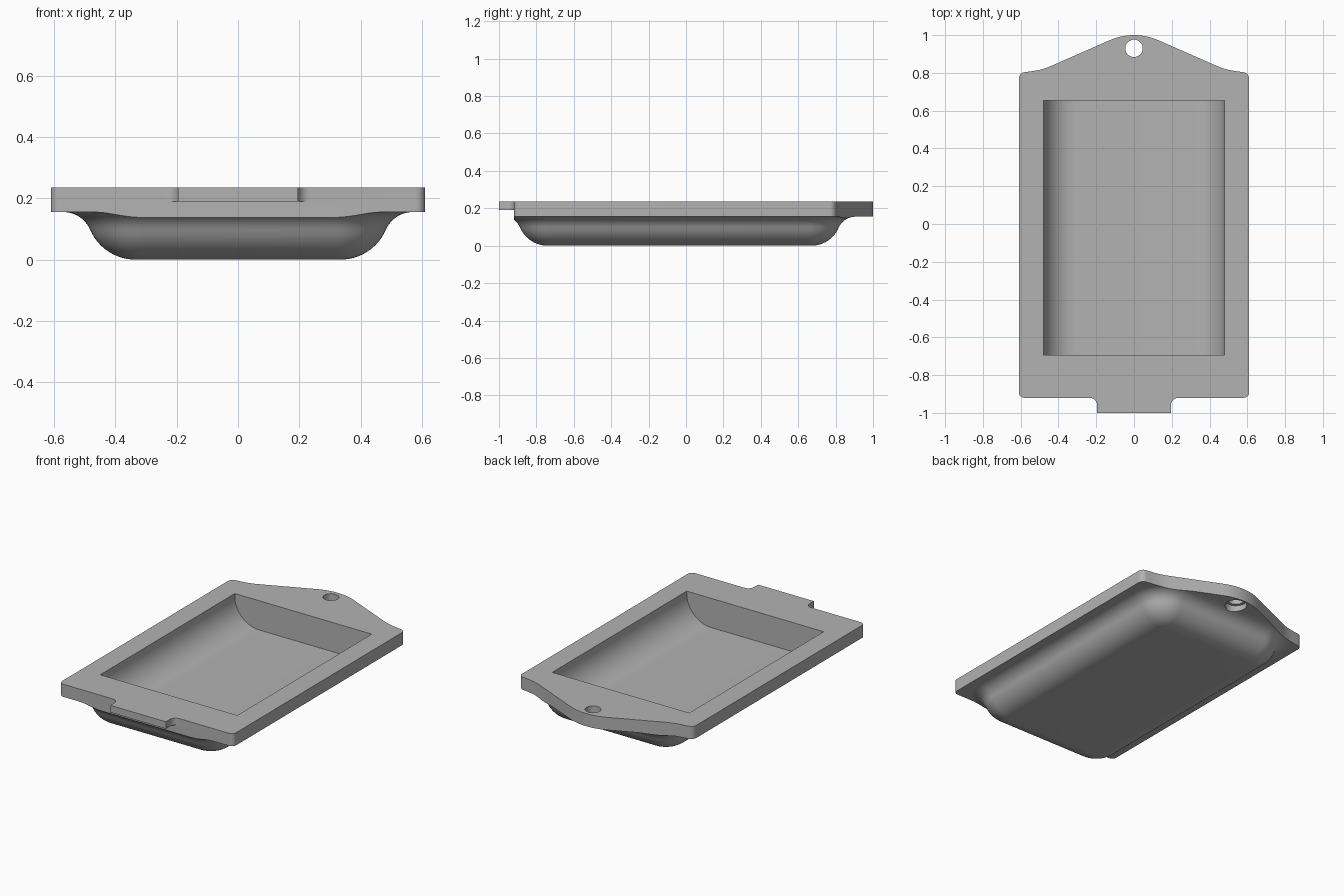
import bpy, bmesh, math
from mathutils import Vector

cube = bpy.data.objects.get("Cube")
if cube:
    bpy.data.objects.remove(cube, do_unlink=True)

grey = bpy.data.materials.new("plain grey")
grey.use_nodes = True
COLOUR = (0.45, 0.45, 0.45, 1)
grey.diffuse_color = COLOUR
grey.node_tree.nodes["Principled BSDF"].inputs["Base Color"].default_value = COLOUR


def arc(cx, cy, r, start, end, n=10):
    angles = [math.radians(start + (end - start) * i / n) for i in range(n + 1)]
    return [(cx + r * math.cos(a), cy + r * math.sin(a)) for a in angles]


def mirrored(half):
    """Close a right-hand half outline by reflecting it across x = 0."""
    return half + [(-x, y) for x, y in reversed(half) if abs(x) > 1e-5]


def loft(name, rings):
    """Solid through rings of equal point count, capped at both ends."""
    bm = bmesh.new()
    loops = [[bm.verts.new(p) for p in ring] for ring in rings]
    n = len(loops[0])
    for a, b in zip(loops, loops[1:]):
        for i in range(n):
            j = (i + 1) % n
            bm.faces.new((a[i], a[j], b[j], b[i]))
    bm.faces.new(loops[0][::-1])
    bm.faces.new(loops[-1])
    bmesh.ops.recalc_face_normals(bm, faces=bm.faces)
    mesh = bpy.data.meshes.new(name)
    bm.to_mesh(mesh)
    bm.free()
    mesh.materials.append(grey)
    obj = bpy.data.objects.new(name, mesh)
    bpy.context.collection.objects.link(obj)
    return obj


def prism(name, outline, z0, z1):
    return loft(name, [[(x, y, z) for x, y in outline] for z in (z0, z1)])


def combine(target, tool, operation):
    """Apply a boolean and discard the helper."""
    bpy.context.view_layer.objects.active = target
    mod = target.modifiers.new(operation, 'BOOLEAN')
    mod.operation, mod.object, mod.solver = operation, tool, 'EXACT'
    bpy.ops.object.modifier_apply(modifier=mod.name)
    bpy.data.objects.remove(tool, do_unlink=True)


TOP, RIM = 0.235, 0.155

# Tray body: rounded bowl flaring into an oversized rim slab
FLAT_X, FLAT_FRONT, FLAT_BACK = 0.335, -0.74, 0.67


def rounded_ring(d, z):
    """Floor rectangle grown outward by d, with round corners."""
    r = d + 0.02
    x, y0, y1 = FLAT_X - 0.02, FLAT_FRONT + 0.02, FLAT_BACK - 0.02
    pts = []
    for k, (cx, cy) in enumerate([(x, y1), (-x, y1), (-x, y0), (x, y0)]):
        pts += arc(cx, cy, r, 90 * k, 90 * k + 90, 14)
    return [(px, py, z) for px, py in pts]


bowl_profile = arc(0, 0.16, 0.16, -90, -23.2, 12)
bowl_profile += arc(0.235, 0.0595, 0.0955, 156.8, 90, 12)[1:]
bowl_profile += [(0.8, RIM), (0.8, 0.4)]
tray = loft("tray", [rounded_ring(d, z) for d, z in bowl_profile])

# Trim everything to the plate outline with its peaked hanging end
half = arc(0.58, -0.89, 0.03, -90, 0, 8)
half += arc(0.575, 0.769, 0.035, 0, 83, 8)
half += [(0.54, 0.809), (0.5, 0.816), (0.46, 0.828), (0.42, 0.845)]
half += arc(0, 0.68, 0.32, 66, 90, 10)
combine(tray, prism("outline", mirrored(half), -0.1, TOP), 'INTERSECT')

# Front lip with filleted sides
lip = [(0.195, -1.0)] + arc(0.235, -0.96, 0.04, 180, 90, 8) + [(0.235, -0.9)]
combine(tray, prism("lip", mirrored(lip), 0.19, TOP), 'UNION')

# Trough cavity: rounded long sides, upright end walls
FLOOR, R = 0.05, 0.17
section = mirrored(arc(0.48 - R, FLOOR + R, R, -90, 0, 16) + [(0.48, 0.4)])
cavity = loft("cavity", [[(x, y, z) for x, z in section] for y in (-0.693, 0.653)])
combine(tray, cavity, 'DIFFERENCE')

# Hanging hole, wider on the underside
for radius, z0, z1 in [(0.046, -0.1, 0.4), (0.064, -0.1, 0.19)]:
    hole = prism("hole", arc(0, 0.93, radius, 0, 360, 40)[:-1], z0, z1)
    combine(tray, hole, 'DIFFERENCE')

bpy.ops.object.select_all(action='DESELECT')
tray.select_set(True)
bpy.context.view_layer.objects.active = tray
bpy.ops.object.shade_smooth_by_angle(angle=math.radians(30))
